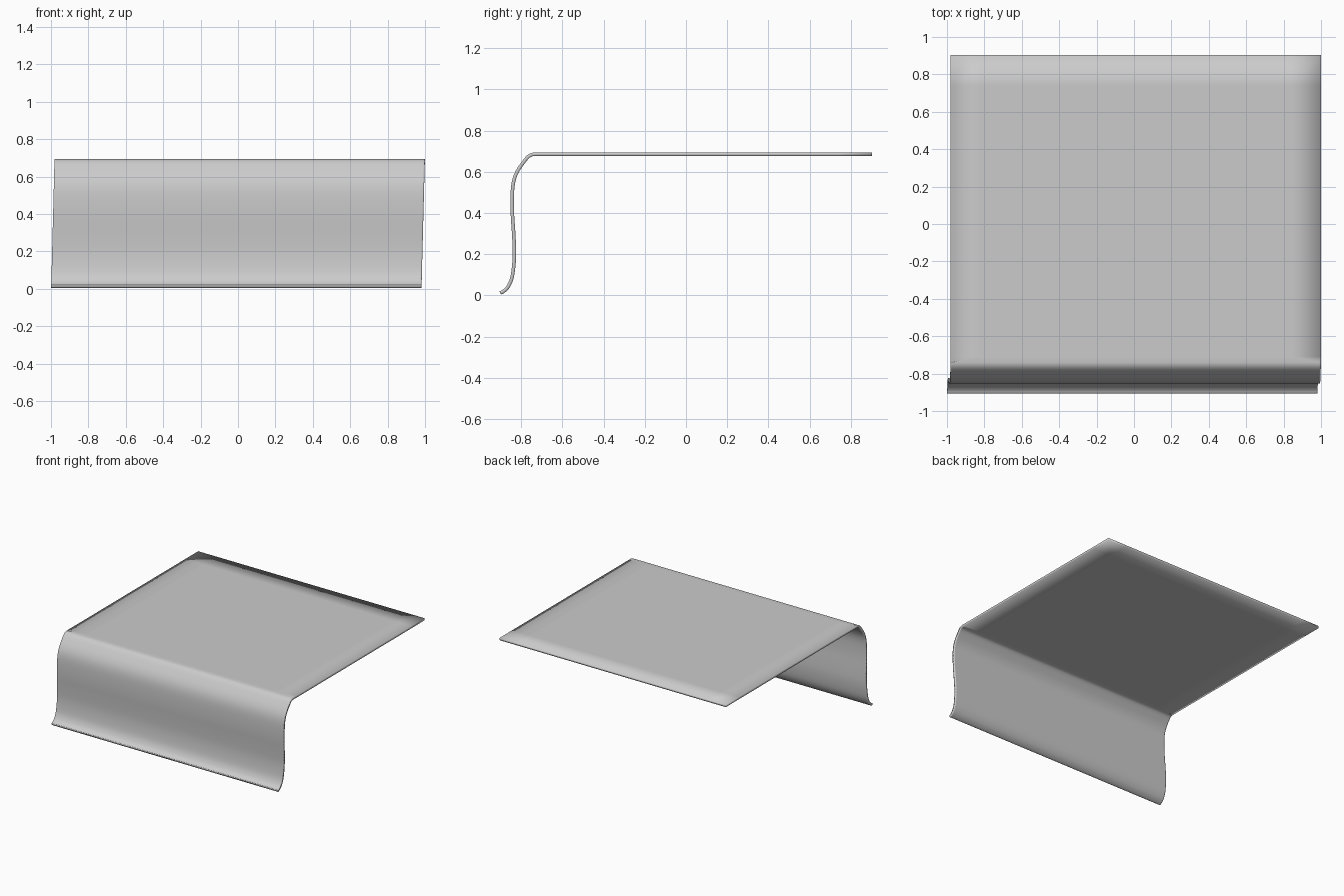
import bpy, bmesh
from mathutils import Vector

if "Cube" in bpy.data.objects:
    bpy.data.objects.remove(bpy.data.objects["Cube"])

THICK = 0.017

# Centreline of the sheet seen from the side (y, z): curled hem, drop, shoulder
KEYS = [(-0.902, 0.012), (-0.884, 0.021), (-0.862, 0.045), (-0.843, 0.095),
        (-0.833, 0.19), (-0.836, 0.29), (-0.843, 0.40), (-0.843, 0.50),
        (-0.835, 0.56), (-0.817, 0.605), (-0.790, 0.645), (-0.764, 0.675),
        (-0.740, 0.685)]


def smooth_path(keys, steps):
    """Catmull-Rom curve through the key points."""
    p = [Vector(k) for k in keys]
    p = [2 * p[0] - p[1]] + p + [p[-1] + Vector((0.03, 0))]
    out = []
    for a, b, c, d in zip(p, p[1:], p[2:], p[3:]):
        for i in range(steps):
            t = i / steps
            out.append(0.5 * (2 * b + (c - a) * t + (2 * a - 5 * b + 4 * c - d) * t * t
                              + (3 * b - a - 3 * c + d) * t ** 3))
    return out + [p[-2]]


# Rows of (y, z, side loop inset): crisp sides on the drop, soft sides on top
rows = [(v.x, v.y, 0.008) for v in smooth_path(KEYS, 4)]
rows += [(y, 0.685, 0.16) for y in (-0.71, -0.3, 0.3, 0.74, 0.904)]

bm = bmesh.new()
grid = []
for y, z, inset in rows:
    shift = -0.009 + 0.018 * z / 0.69          # slight sideways lean of the drop
    xs = (-0.990, -0.990 + inset, -0.4, 0.4, 0.990 - inset, 0.990)
    grid.append([bm.verts.new((x + shift, y, z)) for x in xs])
for r0, r1 in zip(grid, grid[1:]):
    for i in range(len(r0) - 1):
        bm.faces.new((r0[i], r0[i + 1], r1[i + 1], r1[i]))
for f in bm.faces:
    f.smooth = True
mesh = bpy.data.meshes.new("draped_sheet")
bm.to_mesh(mesh)
bm.free()

# Draped sheet with a constant thickness
sheet = bpy.data.objects.new("draped_sheet", mesh)
bpy.context.collection.objects.link(sheet)
solid = sheet.modifiers.new("thickness", 'SOLIDIFY')
solid.thickness = THICK
solid.offset = 0
